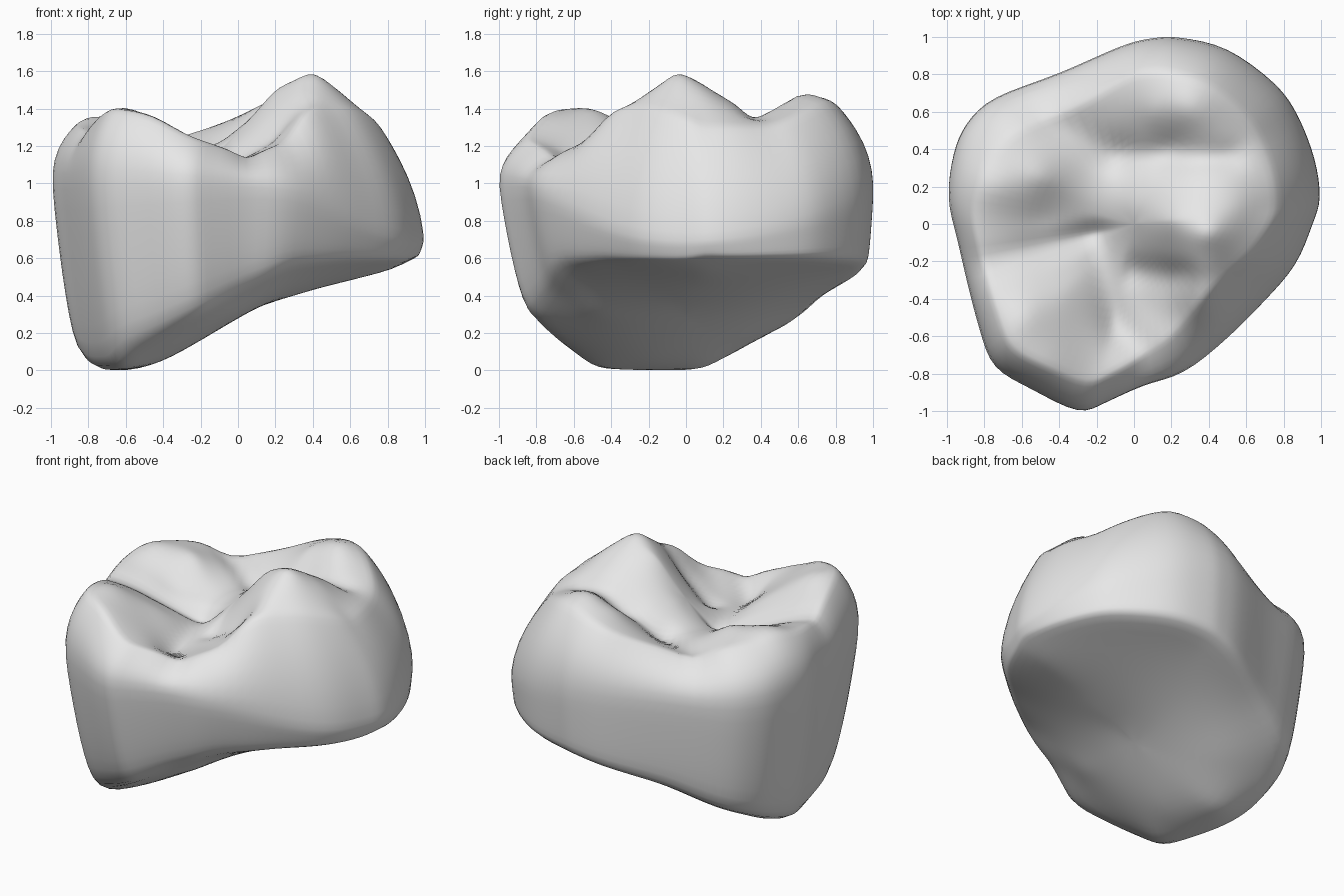
import bpy
import bmesh
import math
from mathutils import Vector

default_cube = bpy.data.objects.get("Cube")
if default_cube:
    bpy.data.objects.remove(default_cube, do_unlink=True)

# Widest outline of the crown, seen from above
outline = [(1, .14), (.97, .35), (.88, .58), (.76, .75), (.5, .94), (.25, 1),
           (.12, 1), (-.06, .96), (-.4, .81), (-.75, .68), (-.9, .54),
           (-.97, .38), (-1, .14), (-.95, -.08), (-.9, -.3), (-.83, -.57),
           (-.75, -.77), (-.55, -.89), (-.3, -1.01), (-.15, -.96), (.05, -.87),
           (.27, -.8), (.5, -.62), (.7, -.42), (.87, -.22), (.96, 0)]

# Guide heights of the chewing surface, grouped by feature
crown_features = {
    "main_cusp": [(.4, -.05, 1.61), (.55, .1, 1.48), (.2, .02, 1.51),
                  (.35, -.25, 1.47), (0, .1, 1.3)],
    "back_cusp": [(.3, .62, 1.51), (.1, .6, 1.41), (.5, .72, 1.4)],
    "side_cusp": [(-.75, .2, 1.38), (-.5, .25, 1.34), (-.8, .35, 1.32)],
    "front_cusp": [(-.6, -.5, 1.42), (-.6, -.64, 1.4), (-.35, -.35, 1.25)],
    "back_rim": [(.2, .82, 1.42), (-.05, .78, 1.34), (-.2, .74, 1.3),
                 (-.35, .68, 1.29), (-.6, .58, 1.29)],
    "side_rim": [(-.84, .1, 1.32), (-.8, -.08, 1.29), (-.74, -.25, 1.3),
                 (-.7, -.5, 1.38)],
    "front_rim": [(-.45, -.75, 1.37), (-.25, -.83, 1.25), (.05, -.72, 1.18),
                  (.22, -.66, 1.22), (.36, -.43, 1.39)],
    "outer_rim": [(.5, -.28, 1.39), (.66, -.12, 1.38), (.76, .1, 1.3),
                  (.72, .45, 1.28)],
    "valleys": [(.45, .37, 1.39), (.2, .42, 1.29), (-.1, .38, 1.17),
                (-.4, .55, 1.22), (-.2, -.05, 1.1), (-.5, .02, 1.2),
                (-.5, -.2, 1.23), (0, -.25, 1.14), (-.1, -.5, 1.1),
                (.2, -.3, 1.25), (.25, -.5, 1.22)],
}

# Guide heights of the slanted underside
base_features = {
    "low_end": [(-.7, 0, 0), (-.68, -.3, 0), (-.8, .1, .06), (-.6, .1, 0),
                (-.6, -.48, 0), (-.6, -.65, .12), (-.4, -.2, .05)],
    "middle": [(-.2, 0, .17), (.1, 0, .34), (.3, 0, .4), (.6, .1, .48)],
    "front_edge": [(-.25, -.8, .27), (0, -.7, .41), (.3, -.66, .57),
                   (.6, -.45, .6), (0, -.5, .31)],
    "back_edge": [(-.75, .45, .2), (-.4, .75, .4), (-.4, .4, .2),
                  (.2, .93, .55), (.6, .8, .58)],
    "high_edge": [(.95, .1, .61), (.88, .4, .59), (.85, .1, .54)],
}

# Narrow fissures: start, end, depth
fissures = [((-.1, .37), (.53, .36), .06), ((-.2, -.05), (-.85, -.22), .05),
            ((-.2, -.08), (-.1, -.6), .04), ((-.1, -.55), (.12, -.75), .06),
            ((-.12, .38), (-.5, .58), .05), ((0, -.25), (.3, -.28), .04)]


def solve(matrix, values):
    """Gauss elimination with row pivoting."""
    size = len(values)
    rows = [list(row) + [value] for row, value in zip(matrix, values)]
    for col in range(size):
        pivot = max(range(col, size), key=lambda r: abs(rows[r][col]))
        rows[col], rows[pivot] = rows[pivot], rows[col]
        for r in range(col + 1, size):
            factor = rows[r][col] / rows[col][col]
            for c in range(col, size + 1):
                rows[r][c] -= factor * rows[col][c]
    result = [0.0] * size
    for r in reversed(range(size)):
        known = sum(rows[r][c] * result[c] for c in range(r + 1, size))
        result[r] = (rows[r][size] - known) / rows[r][r]
    return result


def height_field(features):
    """Return a surface that passes through every guide height."""
    guides = [guide for group in features.values() for guide in group]
    spots = [Vector(guide[:2]) for guide in guides]
    mean = sum(guide[2] for guide in guides) / len(guides)
    matrix = [[(a - b).length for b in spots] for a in spots]
    weights = solve(matrix, [guide[2] - mean for guide in guides])

    def height(point):
        pull = sum(w * (point - s).length for w, s in zip(weights, spots))
        return mean + pull
    return height


crown_surface = height_field(crown_features)
base_surface = height_field(base_features)


def crown_height(point):
    """Crown surface with the fissures carved in."""
    carve = 0
    for start, end, depth in fissures:
        start, end = Vector(start), Vector(end)
        along = (point - start).dot(end - start) / (end - start).length_squared
        nearest = start.lerp(end, min(1, max(0, along)))
        carve = max(carve, depth * (1 - (point - nearest).length / .09))
    return crown_surface(point) - carve


def base_height(point):
    return max(0, base_surface(point))


def smooth_loop(points, steps):
    """Closed Catmull-Rom curve through the points."""
    points = [Vector(p) for p in points]
    count = len(points)
    loop = []
    for i in range(count):
        a, b, c, d = (points[(i + k) % count] for k in (-1, 0, 1, 2))
        for step in range(steps):
            t = step / steps
            loop.append(b + (c - a) * t / 2
                        + (a * 2 - b * 5 + c * 4 - d) * t ** 2 / 2
                        + (b * 3 - a - c * 3 + d) * t ** 3 / 2)
    return loop


def column(edge, base_steps=14, wall_steps=9, shoulder_steps=8, crown_steps=20):
    """One upright strip: underside, wall, shoulder and chewing surface."""
    facing = edge.normalized()
    base_scale = .89 + .06 * facing.x + .06 * facing.y
    flare = max(0, -facing.x * facing.y)
    rim_scale = .82 - .06 * facing.x - .2 * flare
    wide_z = 1 - .3 * max(0, facing.x) ** 2
    base_edge, rim = edge * base_scale, edge * rim_scale
    base_z, rim_z = base_height(base_edge), crown_height(rim)
    strip = []
    for i in range(1, base_steps + 1):
        point = base_edge * (i / base_steps)
        strip.append((*point, base_height(point)))
    for i in range(1, wall_steps + 1):
        t = (i / wall_steps) ** 1.3
        point = base_edge.lerp(edge, t ** .6)
        strip.append((*point, base_z + (wide_z - base_z) * t))
    for i in range(1, shoulder_steps + 1):
        t = math.sin(i / shoulder_steps * math.pi / 2)
        point = edge.lerp(rim, t ** (2.2 - .5 * facing.x))
        strip.append((*point, wide_z + (rim_z - wide_z) * t))
    for i in range(1, crown_steps):
        point = rim * (1 - i / crown_steps)
        strip.append((*point, crown_height(point)))
    return strip


# Tooth crown: strips joined around, closed at both centres
bm = bmesh.new()
strips = [[bm.verts.new(co) for co in column(edge)]
          for edge in smooth_loop(outline, 4)]
centre = Vector((0, 0))
bottom = bm.verts.new((0, 0, base_height(centre)))
top = bm.verts.new((0, 0, crown_height(centre)))
for i, strip in enumerate(strips):
    following = strips[(i + 1) % len(strips)]
    bm.faces.new((bottom, following[0], strip[0]))
    bm.faces.new((top, strip[-1], following[-1]))
    for k in range(len(strip) - 1):
        bm.faces.new((strip[k], following[k], following[k + 1], strip[k + 1]))
bmesh.ops.recalc_face_normals(bm, faces=bm.faces)

# Soften the rim, the lower edge and the fissures
for _ in range(4):
    bmesh.ops.smooth_vert(bm, verts=bm.verts, factor=.5, use_axis_x=True,
                          use_axis_y=True, use_axis_z=True)

mesh = bpy.data.meshes.new("tooth_crown")
bm.to_mesh(mesh)
bm.free()
tooth_crown = bpy.data.objects.new("tooth_crown", mesh)
bpy.context.collection.objects.link(tooth_crown)

# Plain light grey
grey = bpy.data.materials.new("light_grey")
grey.use_nodes = True
grey.diffuse_color = (.8, .8, .8, 1)
for node in grey.node_tree.nodes:
    if node.type == "BSDF_PRINCIPLED":
        node.inputs["Base Color"].default_value = grey.diffuse_color
mesh.materials.append(grey)

bpy.ops.object.select_all(action="DESELECT")
tooth_crown.select_set(True)
bpy.context.view_layer.objects.active = tooth_crown
bpy.ops.object.shade_smooth_by_angle(angle=math.radians(40))
